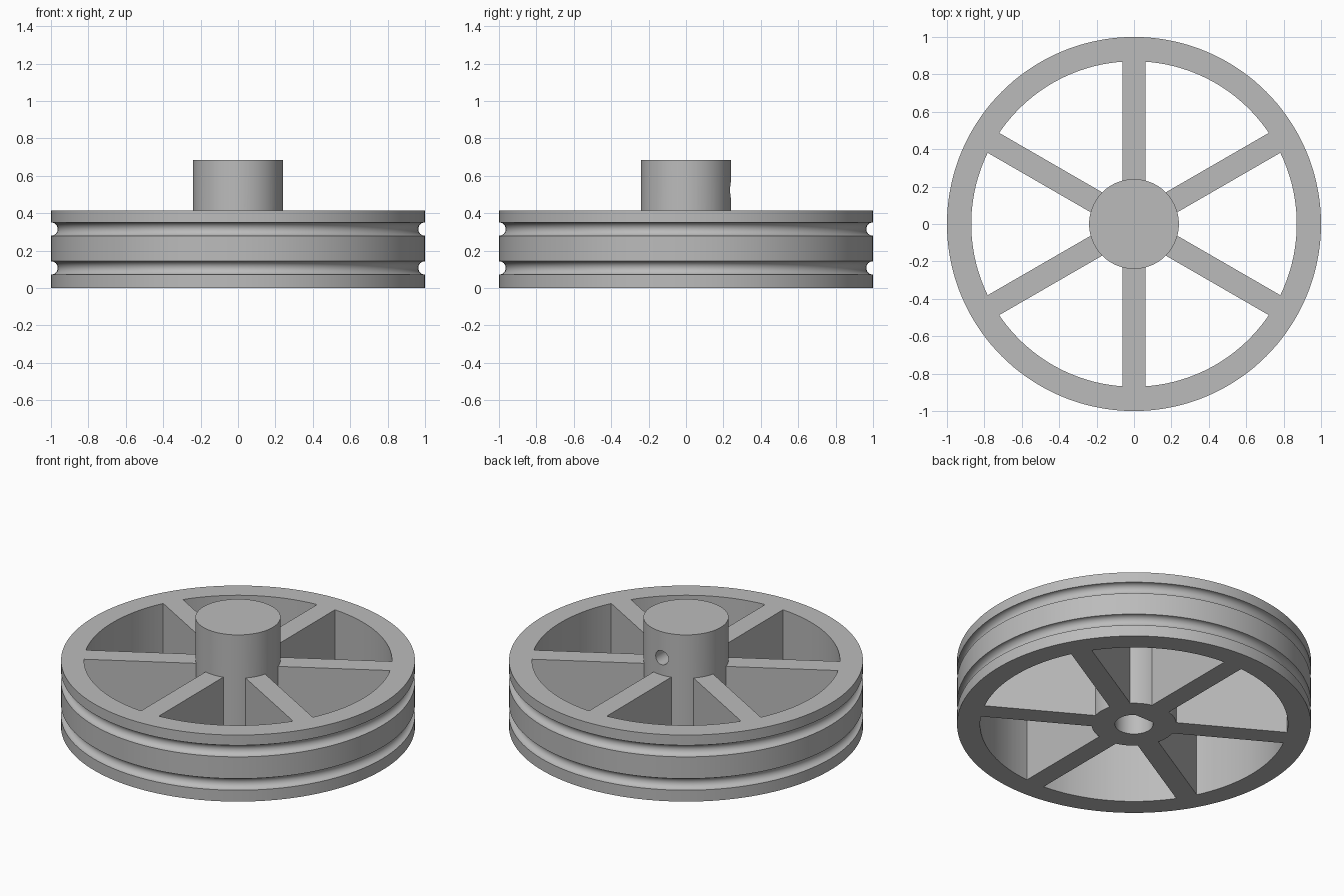
import bpy, bmesh
from math import sin, cos, asin, pi, radians

cube = bpy.data.objects.get("Cube")
if cube:
    bpy.data.objects.remove(cube, do_unlink=True)

RIM_R, RIM_IN, RIM_H = 1.0, 0.87, 0.415
HUB_R, HUB_TOP = 0.24, 0.685
SPOKE_HALF = 0.0615
GROOVE_R = 0.036
SEGMENTS = 144

grey = bpy.data.materials.new("plain grey")
grey.use_nodes = True
colour = (0.5, 0.5, 0.5, 1)
grey.diffuse_color = colour
grey.node_tree.nodes["Principled BSDF"].inputs["Base Color"].default_value = colour


def finish(name, bm):
    bmesh.ops.remove_doubles(bm, verts=bm.verts, dist=1e-5)
    bmesh.ops.recalc_face_normals(bm, faces=bm.faces)
    mesh = bpy.data.meshes.new(name)
    bm.to_mesh(mesh)
    bm.free()
    mesh.materials.append(grey)
    obj = bpy.data.objects.new(name, mesh)
    bpy.context.collection.objects.link(obj)
    return obj


def prism(name, outline, z0, z1):
    bm = bmesh.new()
    face = bm.faces.new([bm.verts.new((x, y, z0)) for x, y in outline])
    top = bmesh.ops.extrude_face_region(bm, geom=[face])["geom"]
    moved = [v for v in top if isinstance(v, bmesh.types.BMVert)]
    bmesh.ops.translate(bm, verts=moved, vec=(0, 0, z1 - z0))
    return finish(name, bm)


def arc(radius, start, end, steps):
    angles = [start + (end - start) * i / steps for i in range(steps + 1)]
    return [(radius * cos(a), radius * sin(a)) for a in angles]


def circle(radius, steps):
    return arc(radius, 0, 2 * pi, steps)[:-1]


def combine(target, other, operation):
    mod = target.modifiers.new(operation.lower(), 'BOOLEAN')
    mod.operation = operation
    mod.solver = 'EXACT'
    mod.object = other
    bpy.context.view_layer.objects.active = target
    bpy.ops.object.modifier_apply(modifier=mod.name)
    bpy.data.objects.remove(other, do_unlink=True)


# Disc with two round belt grooves, turned from a closed profile
profile = [(0.15, 0), (RIM_R, 0)]
for z in (0.107, 0.315):
    profile += [(RIM_R - GROOVE_R * sin(t), z - GROOVE_R * cos(t))
                for t in (pi * i / 12 for i in range(13))]
profile += [(RIM_R, RIM_H), (0.15, RIM_H)]
bm = bmesh.new()
ring = [bm.verts.new((r, 0, z)) for r, z in profile]
edges = [bm.edges.new((a, b)) for a, b in zip(ring, ring[1:] + ring[:1])]
bmesh.ops.spin(bm, geom=ring + edges, cent=(0, 0, 0), axis=(0, 0, 1),
               angle=2 * pi, steps=SEGMENTS)
wheel = finish("pulley_wheel", bm)

# Six pockets leave straight spokes between rim and hub
inner = 0.2
for k in range(6):
    a0, a1 = radians(30 + 60 * k), radians(90 + 60 * k)
    d_out, d_in = asin(SPOKE_HALF / RIM_IN), asin(SPOKE_HALF / inner)
    outline = arc(RIM_IN, a0 + d_out, a1 - d_out, 24) + arc(inner, a1 - d_in, a0 + d_in, 6)
    combine(wheel, prism("pocket_cutter", outline, -0.1, RIM_H + 0.1), 'DIFFERENCE')

# Raised hub
combine(wheel, prism("hub", circle(HUB_R, 96), 0, HUB_TOP), 'UNION')

# Blind shaft bore with a flat side, open at the bottom
bore = [(x, min(y, 0.087)) for x, y in circle(0.108, 48)]
combine(wheel, prism("bore_cutter", bore, -0.1, 0.6), 'DIFFERENCE')

# Set screw hole through the back of the hub
screw = prism("screw_cutter", circle(0.044, 32), 0.03, 0.3)
screw.rotation_euler.x = -pi / 2
screw.location.z = 0.523
bpy.context.view_layer.update()
combine(wheel, screw, 'DIFFERENCE')

# Smooth round walls, crisp edges
bpy.ops.object.select_all(action='DESELECT')
wheel.select_set(True)
bpy.context.view_layer.objects.active = wheel
bpy.ops.object.shade_smooth_by_angle(angle=radians(30))
